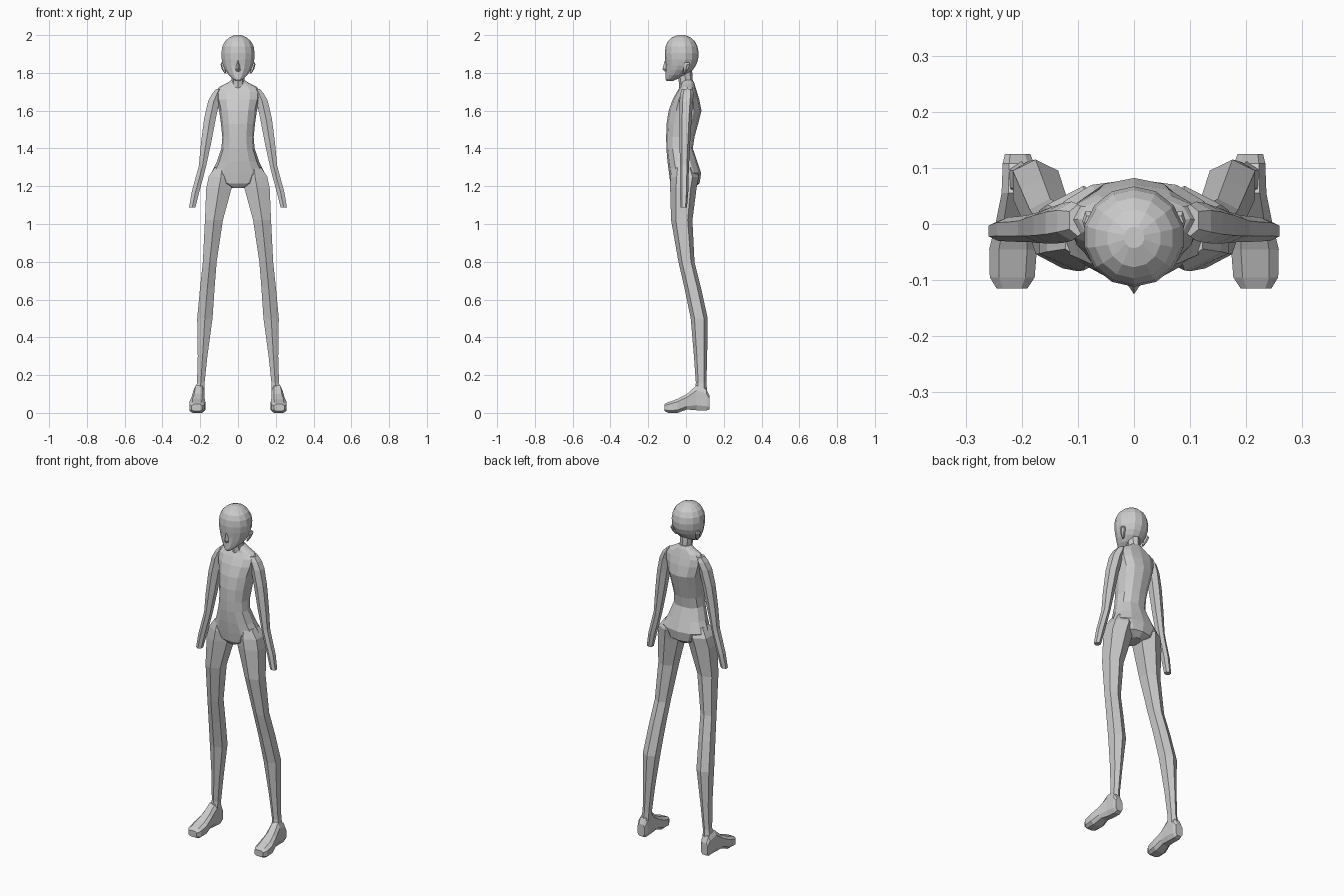
import bpy, bmesh
from math import cos, sin, pi


def loft(name, rings, n=8, axis='z', power=1.0, phase=0.0, caps=(True, True), side=1):
    """Skin through rings (t, a0, a1, b0, b1): t along axis, x from a0 to a1, other axis b0 to b1."""
    unit = []
    for i in range(n):
        a = 2 * pi * i / n + phase
        c, s = cos(a), sin(a)
        unit.append((abs(c) ** power * (1 if c > 0 else -1),
                     abs(s) ** power * (1 if s > 0 else -1)))
    mu, mv = max(u for u, v in unit), max(v for u, v in unit)
    bm = bmesh.new()
    loops = []
    for t, a0, a1, b0, b1 in rings:
        loop = []
        for u, v in unit:
            x = side * ((a0 + a1) / 2 + u / mu * (a1 - a0) / 2)
            w = (b0 + b1) / 2 + v / mv * (b1 - b0) / 2
            loop.append(bm.verts.new((x, w, t) if axis == 'z' else (x, t, w)))
        loops.append(loop)
    for p, q in zip(loops, loops[1:]):
        for i in range(n):
            j = (i + 1) % n
            bm.faces.new((p[i], p[j], q[j], q[i]))
    if caps[0]:
        bm.faces.new(loops[0])
    if caps[1]:
        bm.faces.new(loops[-1])
    bmesh.ops.recalc_face_normals(bm, faces=bm.faces)
    mesh = bpy.data.meshes.new(name)
    bm.to_mesh(mesh)
    bm.free()
    ob = bpy.data.objects.new(name, mesh)
    bpy.context.collection.objects.link(ob)
    return ob


def sym(rows):
    """Rings centred on x = 0 from (z, half width, y front, y back)."""
    return [(z, -w, w, f, b) for z, w, f, b in rows]


# Torso from crotch to collar
loft("torso", sym([
    (1.19, 0.035, -0.065, 0.04), (1.215, 0.10, -0.083, 0.072), (1.27, 0.142, -0.09, 0.08),
    (1.33, 0.112, -0.098, 0.06), (1.40, 0.088, -0.104, 0.036), (1.46, 0.083, -0.105, 0.045),
    (1.53, 0.09, -0.103, 0.064), (1.60, 0.10, -0.092, 0.082), (1.66, 0.116, -0.07, 0.07),
    (1.70, 0.12, -0.048, 0.058), (1.725, 0.10, -0.032, 0.05), (1.745, 0.06, -0.025, 0.044),
    (1.762, 0.034, -0.018, 0.036)]), n=12, power=0.9)

# Neck
loft("neck", sym([(1.70, 0.042, -0.035, 0.045), (1.75, 0.034, -0.038, 0.035),
                  (1.83, 0.034, -0.05, 0.032)]), n=8, caps=(False, False))

# Head: chin, jaw, face and skull
loft("head", sym([
    (1.757, 0.012, -0.103, -0.07), (1.768, 0.028, -0.109, -0.045), (1.79, 0.051, -0.108, 0.005),
    (1.815, 0.068, -0.107, 0.036), (1.84, 0.079, -0.107, 0.053), (1.87, 0.086, -0.11, 0.064),
    (1.905, 0.088, -0.112, 0.067), (1.94, 0.083, -0.108, 0.061), (1.967, 0.069, -0.097, 0.047),
    (1.987, 0.047, -0.077, 0.026), (2.0, 0.018, -0.043, -0.005)]), n=14, phase=pi / 2)

# Nose
loft("nose", sym([(1.808, 0.012, -0.112, -0.09), (1.82, 0.012, -0.125, -0.09),
                  (1.865, 0.006, -0.112, -0.09)]), n=4)

for side, label in ((1, "left"), (-1, "right")):
    # Ear
    loft(label + "_ear", [
        (1.798, 0.062, 0.072, -0.015, -0.003), (1.82, 0.066, 0.086, -0.014, 0.012),
        (1.845, 0.072, 0.092, -0.012, 0.022), (1.856, 0.074, 0.088, -0.006, 0.014)],
        n=6, side=side)

    # Arm from shoulder to blunt wrist
    loft(label + "_arm", [
        (1.715, 0.085, 0.115, -0.022, 0.035), (1.69, 0.085, 0.137, -0.03, 0.04),
        (1.65, 0.098, 0.158, -0.034, 0.037), (1.56, 0.117, 0.179, -0.035, 0.03),
        (1.43, 0.142, 0.196, -0.034, 0.022), (1.31, 0.168, 0.207, -0.032, 0.016),
        (1.25, 0.183, 0.223, -0.032, 0.014), (1.17, 0.205, 0.245, -0.031, 0.012),
        (1.087, 0.226, 0.259, -0.03, 0.005)], n=6, phase=pi / 2, power=0.85, side=side)

    # Leg from hip to ankle
    loft(label + "_leg", [
        (1.30, 0.05, 0.122, -0.07, 0.045), (1.25, 0.025, 0.155, -0.083, 0.068),
        (1.19, 0.034, 0.168, -0.084, 0.056), (1.02, 0.08, 0.175, -0.079, 0.034),
        (0.80, 0.113, 0.186, -0.04, 0.045), (0.66, 0.124, 0.201, -0.008, 0.08),
        (0.50, 0.135, 0.216, 0.025, 0.115), (0.30, 0.162, 0.213, 0.042, 0.112),
        (0.16, 0.177, 0.217, 0.052, 0.108), (0.10, 0.178, 0.228, 0.045, 0.113)],
        n=6, phase=pi / 2, power=0.85, side=side)

    # Foot from heel to toe
    loft(label + "_foot", [
        (0.125, 0.185, 0.23, 0.02, 0.09), (0.108, 0.178, 0.234, 0.012, 0.125),
        (0.055, 0.178, 0.236, 0.014, 0.145), (0.005, 0.178, 0.246, 0.018, 0.1),
        (-0.045, 0.173, 0.258, 0.0, 0.074), (-0.095, 0.177, 0.257, 0.0, 0.056),
        (-0.115, 0.19, 0.245, 0.01, 0.046)],
        n=8, axis='y', power=0.6, phase=pi / 8, side=side)
